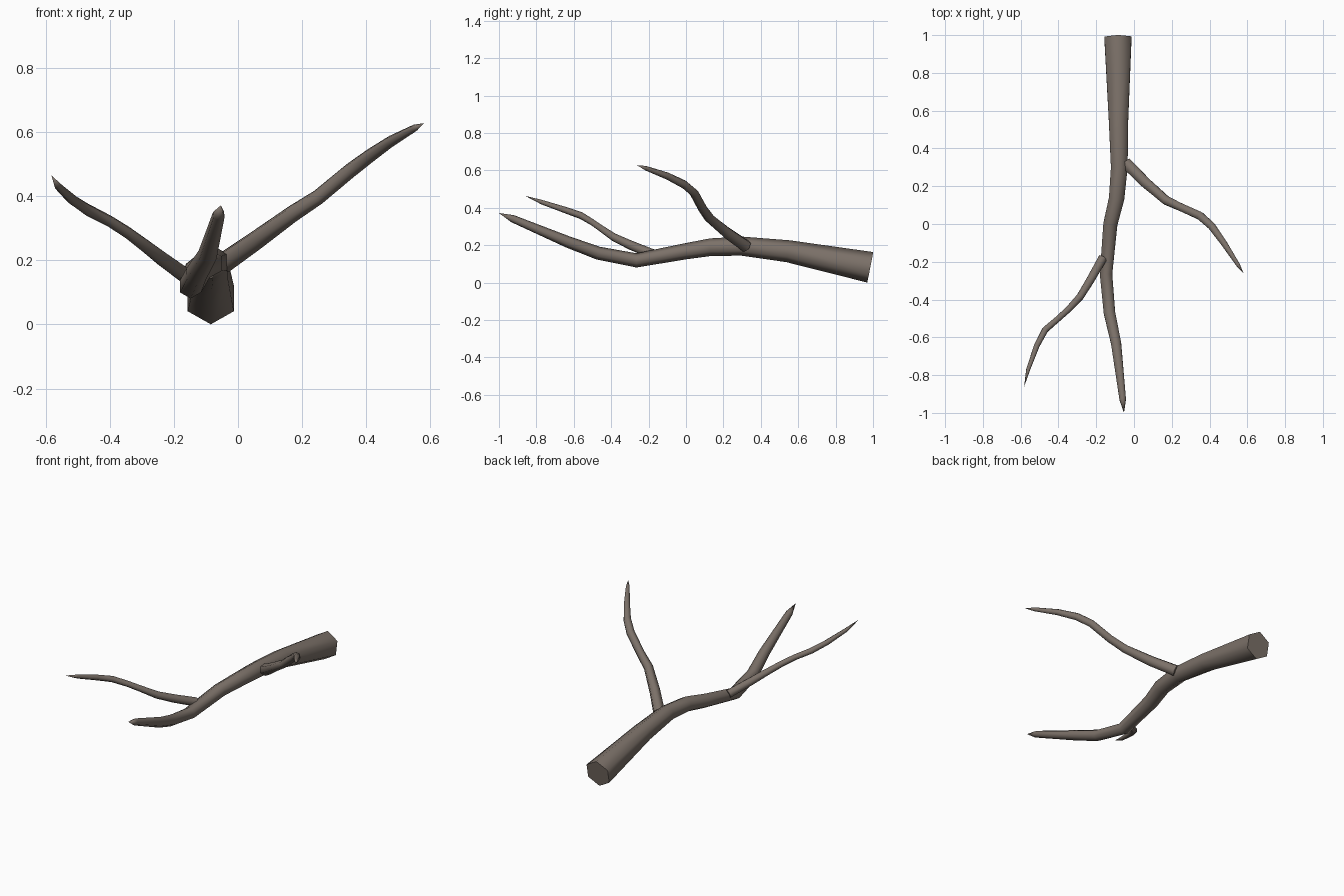
import bpy, bmesh, math
from mathutils import Vector

if "Cube" in bpy.data.objects:
    bpy.data.objects.remove(bpy.data.objects["Cube"])

bark = bpy.data.materials.new("grey_brown_bark")
bark.diffuse_color = (0.20, 0.165, 0.14, 1)
bark.use_nodes = True
bark.node_tree.nodes["Principled BSDF"].inputs["Base Color"].default_value = bark.diffuse_color


def limb(name, points, sides=6):
    """Tapered six-sided tube along (x, y, z, radius) points, closed to a tip."""
    bm = bmesh.new()
    pos = [Vector(p[:3]) for p in points]
    rings = []
    for i, p in enumerate(points[:-1]):
        ahead = (pos[i + 1] - pos[i]).normalized()
        behind = (pos[i] - pos[i - 1]).normalized() if i else ahead
        t = (ahead + behind).normalized()
        side = t.cross(Vector((0, 0, 1))).normalized()
        up = side.cross(t)
        ring = []
        for k in range(sides):
            a = 2 * math.pi * k / sides
            ring.append(bm.verts.new(pos[i] + p[3] * (up * math.cos(a) + side * math.sin(a))))
        rings.append(ring)
    tip = bm.verts.new(pos[-1])
    for a, b in zip(rings, rings[1:]):
        for k in range(sides):
            n = (k + 1) % sides
            bm.faces.new((a[k], a[n], b[n], b[k]))
    for k in range(sides):
        bm.faces.new((rings[-1][k], rings[-1][(k + 1) % sides], tip))
    cap = bm.faces.new(rings[0])
    bmesh.ops.recalc_face_normals(bm, faces=bm.faces)
    for f in bm.faces:
        f.smooth = f is not cap
    for e in cap.edges:
        e.smooth = False
    me = bpy.data.meshes.new(name)
    bm.to_mesh(me)
    bm.free()
    me.materials.append(bark)
    bpy.context.collection.objects.link(bpy.data.objects.new(name, me))


# Thick main stem, cut end at the back
limb("main_stem", [
    (-.085, .985, .082, .083), (-.082, .545, .168, .059), (-.078, .30, .195, .051),
    (-.092, .135, .19, .047), (-.125, .0, .168, .043), (-.148, -.265, .119, .038),
    (-.130, -.47, .158, .035), (-.095, -.63, .217, .031), (-.060, -.927, .342, .020),
    (-.053, -1.0, .372, 0)])

# Right-hand twig
limb("right_twig", [
    (-.04, .32, .195, .035), (.06, .22, .265, .032), (.17, .125, .345, .027),
    (.25, .088, .397, .024), (.35, .043, .48, .024), (.41, -.01, .525, .023),
    (.475, -.10, .57, .019), (.55, -.215, .612, .012), (.58, -.262, .628, 0)])

# Left-hand twig
limb("left_twig", [
    (-.165, -.18, .153, .027), (-.23, -.295, .20, .025), (-.285, -.385, .242, .022),
    (-.345, -.45, .287, .019), (-.40, -.50, .322, .018), (-.47, -.56, .358, .019),
    (-.515, -.645, .388, .017), (-.56, -.77, .43, .012), (-.582, -.862, .465, 0)])
